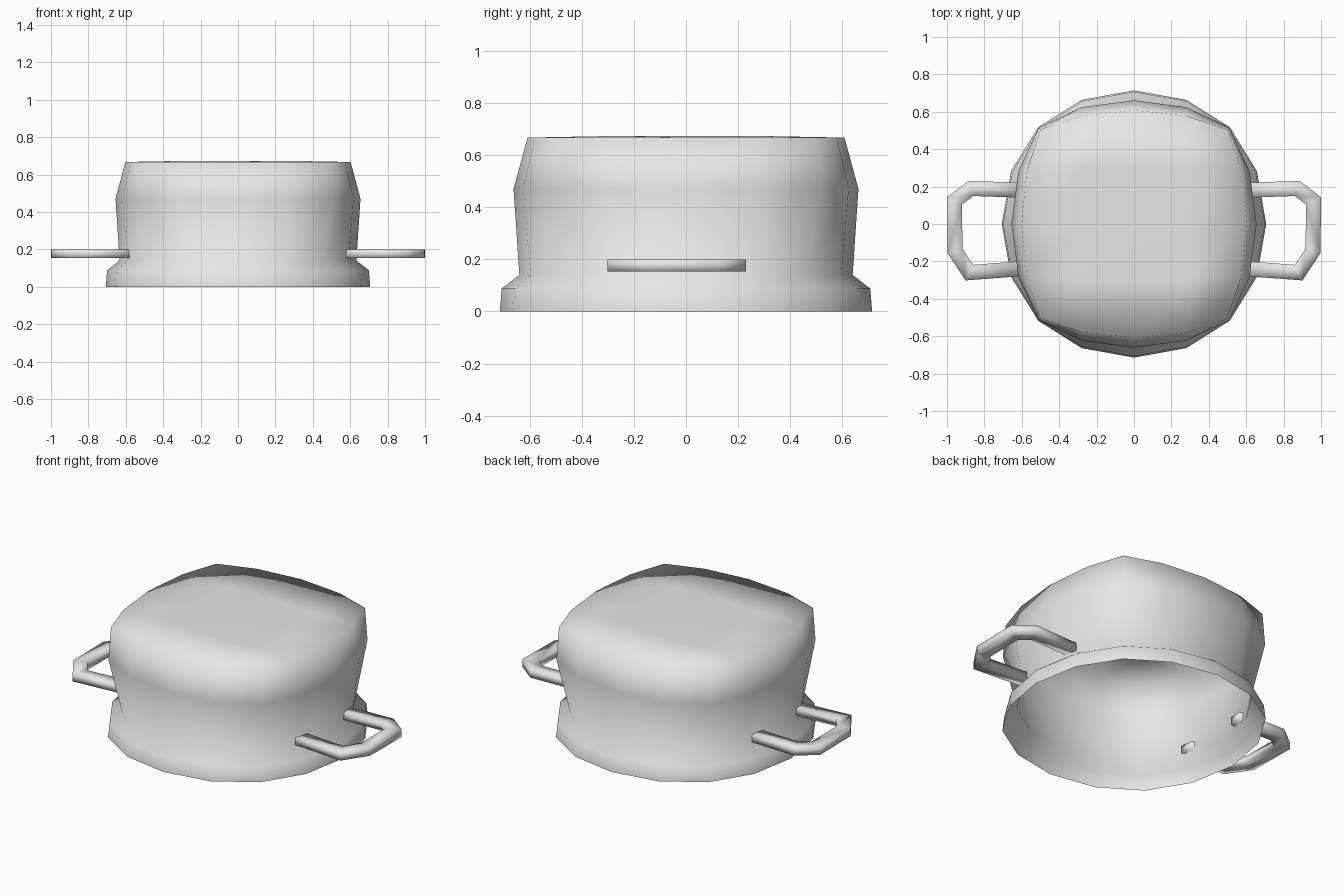
import bpy, bmesh
from mathutils import Vector

if "Cube" in bpy.data.objects:
    bpy.data.objects.remove(bpy.data.objects["Cube"], do_unlink=True)

GREY = (0.8, 0.8, 0.8, 1.0)
metal = bpy.data.materials.new("light_grey")
metal.use_nodes = True
metal.diffuse_color = GREY
metal.node_tree.nodes["Principled BSDF"].inputs["Base Color"].default_value = GREY


def finish(bm, name):
    bmesh.ops.recalc_face_normals(bm, faces=bm.faces)
    for face in bm.faces:
        face.smooth = True
    mesh = bpy.data.meshes.new(name)
    bm.to_mesh(mesh)
    bm.free()
    mesh.materials.append(metal)
    obj = bpy.data.objects.new(name, mesh)
    bpy.context.collection.objects.link(obj)
    return obj


def sign(v):
    return (v > 0) - (v < 0)


# Border cells of a 5 x 5 grid, in order round the edge
BORDER = ([(2, j) for j in range(-2, 2)] + [(i, 2) for i in range(2, -2, -1)]
          + [(-2, j) for j in range(2, -2, -1)] + [(i, -2) for i in range(-2, 2)])


def ring_point(i, j, ring):
    """Place one border cell on a rounded-square ring."""
    z, mid, shoulder, side, corner = ring
    small = min(abs(i), abs(j))
    far, near = ((mid, 0), (shoulder, side), (corner, corner))[small]
    x, y = (far, near) if abs(i) >= abs(j) else (near, far)
    return (sign(i) * x, sign(j) * y * 1.01, z)


# Rings: height, middle of side, shoulder, shoulder offset, corner
RINGS = [
    (0.0, 0.707, 0.657, 0.28, 0.512),
    (0.088, 0.70, 0.65, 0.275, 0.505),
    (0.14, 0.633, 0.59, 0.25, 0.455),
    (0.47, 0.655, 0.618, 0.28, 0.51),
    (0.667, 0.602, 0.573, 0.28, 0.50),
]

# Pot body: open below, closed on top by a square grid
bm = bmesh.new()
loops = [[bm.verts.new(ring_point(i, j, ring)) for i, j in BORDER] for ring in RINGS]
count = len(BORDER)
for low, high in zip(loops, loops[1:]):
    for k in range(count):
        n = (k + 1) % count
        bm.faces.new((low[k], low[n], high[n], high[k]))
top = dict(zip(BORDER, loops[-1]))
for i in range(-1, 2):
    for j in range(-1, 2):
        top[i, j] = bm.verts.new((0.29 * i, 0.29 * j, 0.673))
for i in range(-2, 2):
    for j in range(-2, 2):
        bm.faces.new((top[i, j], top[i + 1, j], top[i + 1, j + 1], top[i, j + 1]))
finish(bm, "pot_body")

# Handles: flat rectangular bar swept along a bent path
PATH = [Vector(p) for p in ((0.577, 0.18), (0.873, 0.19), (0.96, 0.123),
                            (0.957, -0.145), (0.88, -0.26), (0.577, -0.237))]
HALF_WIDTH, Z_LOW, Z_HIGH = 0.04, 0.153, 0.2


def handle(name, side):
    bm = bmesh.new()
    sections = []
    last = len(PATH) - 1
    for k, p in enumerate(PATH):
        before = (p - PATH[k - 1]).normalized() if k > 0 else None
        after = (PATH[k + 1] - p).normalized() if k < last else None
        along = ((before or after) + (after or before)).normalized()
        across = Vector((-along.y, along.x))
        miter = HALF_WIDTH / along.dot(after or before)
        a, b = p + across * miter, p - across * miter
        sections.append([bm.verts.new((side * q.x, q.y, z)) for q, z in
                         ((a, Z_LOW), (b, Z_LOW), (b, Z_HIGH), (a, Z_HIGH))])
    for s, t in zip(sections, sections[1:]):
        for k in range(4):
            n = (k + 1) % 4
            bm.faces.new((s[k], s[n], t[n], t[k]))
    bm.faces.new(sections[0])
    bm.faces.new(sections[-1])
    finish(bm, name)


handle("left_handle", 1)
handle("right_handle", -1)
